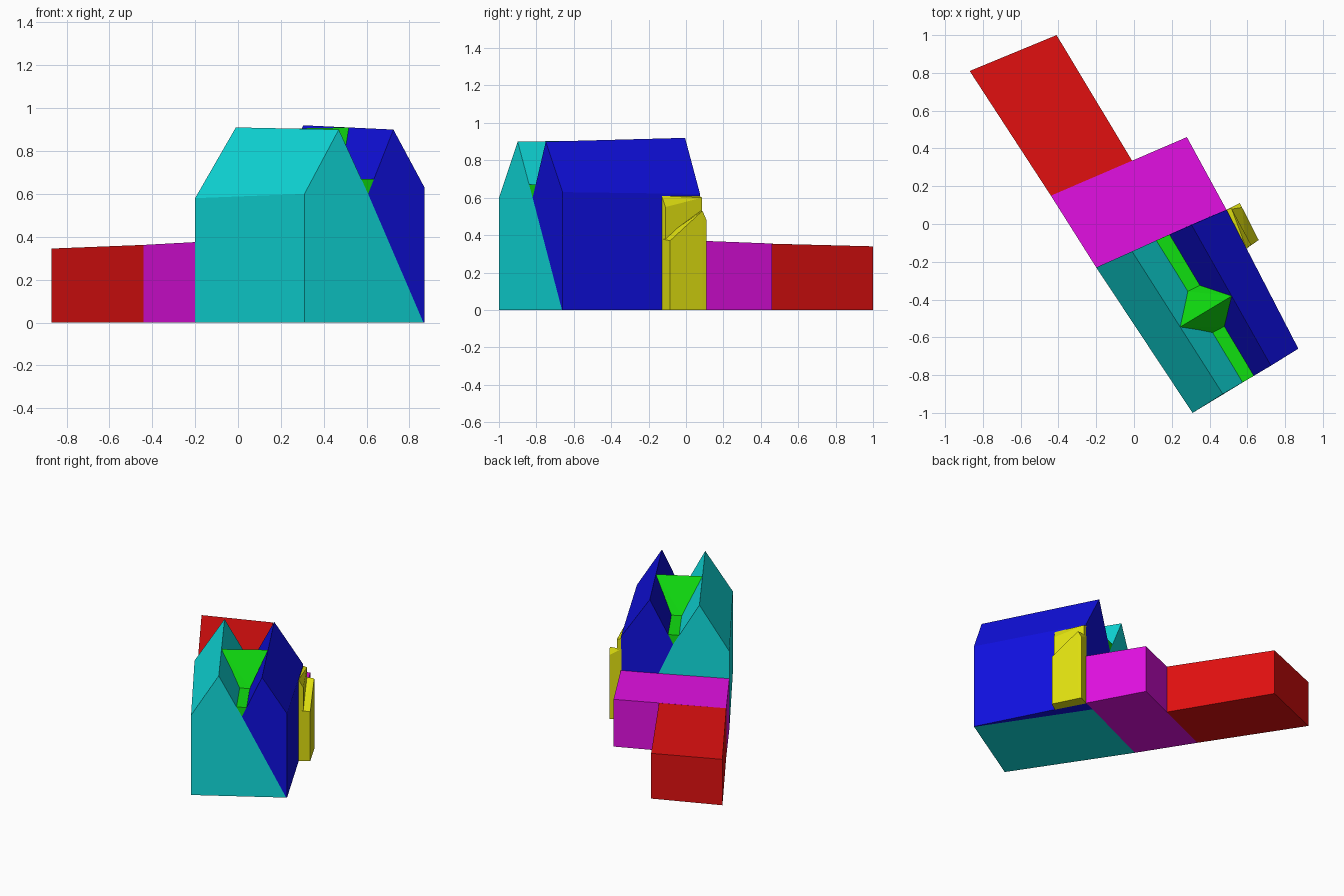
import bpy
import bmesh
from mathutils import Vector

cube = bpy.data.objects.get("Cube")
if cube:
    bpy.data.objects.remove(cube, do_unlink=True)

HIGH, LOW = 0.74, 0.005


def material(name, r, g, b):
    colour = (r, g, b, 1.0)
    m = bpy.data.materials.new(name)
    m.use_nodes = True
    m.diffuse_color = colour
    bsdf = next(n for n in m.node_tree.nodes if n.type == 'BSDF_PRINCIPLED')
    bsdf.inputs["Base Color"].default_value = colour
    bsdf.inputs["Roughness"].default_value = 0.8
    return m


red = material("red", HIGH, LOW, LOW)
magenta = material("magenta", HIGH, LOW, HIGH)
yellow = material("yellow", HIGH, HIGH, LOW)
blue = material("blue", LOW, LOW, HIGH)
green = material("green", LOW, HIGH, LOW)
teal = material("teal", LOW, HIGH, HIGH)


def finish(name, bm, mat):
    bmesh.ops.recalc_face_normals(bm, faces=bm.faces)
    mesh = bpy.data.meshes.new(name)
    bm.to_mesh(mesh)
    bm.free()
    mesh.materials.append(mat)
    obj = bpy.data.objects.new(name, mesh)
    bpy.context.collection.objects.link(obj)
    return obj


def loft(name, front, back, mat):
    """Join two matching outlines into a closed solid."""
    bm = bmesh.new()
    f = [bm.verts.new(p) for p in front]
    b = [bm.verts.new(p) for p in back]
    bm.faces.new(f)
    bm.faces.new(b[::-1])
    n = len(f)
    for i in range(n):
        j = (i + 1) % n
        bm.faces.new((f[i], b[i], b[j], f[j]))
    return finish(name, bm, mat)


def block(name, corners, mat):
    """Ground-standing block; each corner is x, y and its top height."""
    return loft(name, [(x, y, 0) for x, y, z in corners], corners, mat)


def hull(name, points, mat):
    bm = bmesh.new()
    for p in points:
        bm.verts.new(p)
    res = bmesh.ops.convex_hull(bm, input=bm.verts)
    loose = [v for v in bm.verts if not v.link_faces]
    if loose:
        bmesh.ops.delete(bm, geom=loose, context='VERTS')
    bmesh.ops.dissolve_limit(bm, angle_limit=0.02, verts=bm.verts, edges=bm.edges)
    return finish(name, bm, mat)


# Roof lines, each from the front gable to the back gable
left_ridge = (Vector((0.47, -0.90, 0.90)), Vector((-0.01, -0.145, 0.91)))
right_ridge = (Vector((0.725, -0.75, 0.90)), Vector((0.305, -0.005, 0.92)))
valley = (Vector((0.607, -0.82, 0.60)), Vector((0.155, -0.07, 0.60)))
GUTTER_Z = 0.67


def at_height(ridge, z):
    """Line on a roof slope between its ridge and the valley at height z."""
    return tuple(v.lerp(r, (z - v.z) / (r.z - v.z)) for r, v in zip(ridge, valley))


# Left house body
loft("left_house",
     [(0.31, -1.0, 0), (0.31, -1.0, 0.60), left_ridge[0], valley[0], (0.865, -0.663, 0)],
     [(-0.20, -0.23, 0), (-0.20, -0.23, 0.58), left_ridge[1], valley[1], (0.40, 0.04, 0)],
     teal)

# Right house body
loft("right_house",
     [(0.865, -0.663, 0), valley[0], right_ridge[0], (0.87, -0.66, 0.63), (0.87, -0.66, 0)],
     [(0.40, 0.04, 0), valley[1], right_ridge[1], (0.49, 0.075, 0.62), (0.49, 0.075, 0)],
     blue)

# Flat gutter filling the valley
gut_l = at_height(left_ridge, GUTTER_Z)
gut_r = at_height(right_ridge, GUTTER_Z)
loft("valley_gutter", [valley[0], gut_l[0], gut_r[0]], [valley[1], gut_l[1], gut_r[1]], green)

# Saddle roof bridging the two ridges
hull("saddle_roof",
     [left_ridge[0].lerp(left_ridge[1], 0.47), right_ridge[0].lerp(right_ridge[1], 0.495)]
     + [line[0].lerp(line[1], t) for line in (gut_l, gut_r) for t in (0.35, 0.64)],
     green)

# Middle extension and long rear wing
block("middle_extension",
      [(-0.20, -0.23, 0.375), (0.49, 0.075, 0.37), (0.28, 0.46, 0.355), (-0.44, 0.15, 0.362)],
      magenta)
block("rear_wing",
      [(-0.44, 0.15, 0.362), (-0.01, 0.335, 0.357), (-0.41, 1.0, 0.34), (-0.87, 0.81, 0.345)],
      red)

# Side bay: tall inner slab against the wall, lower outer slab with a raked top
hull("bay_inner",
     [(x, y, z) for x, y, top in
      ((0.485, 0.073, 0.61), (0.595, -0.13, 0.61), (0.62, -0.11, 0.55), (0.515, 0.085, 0.60))
      for z in (0, top)],
     yellow)
hull("bay_outer",
     [(x, y, z) for x, y, top in
      ((0.485, 0.073, 0.53), (0.595, -0.13, 0.38), (0.66, -0.085, 0.37),
       (0.572, 0.088, 0.53), (0.56, 0.11, 0.48))
      for z in (0, top)],
     yellow)
